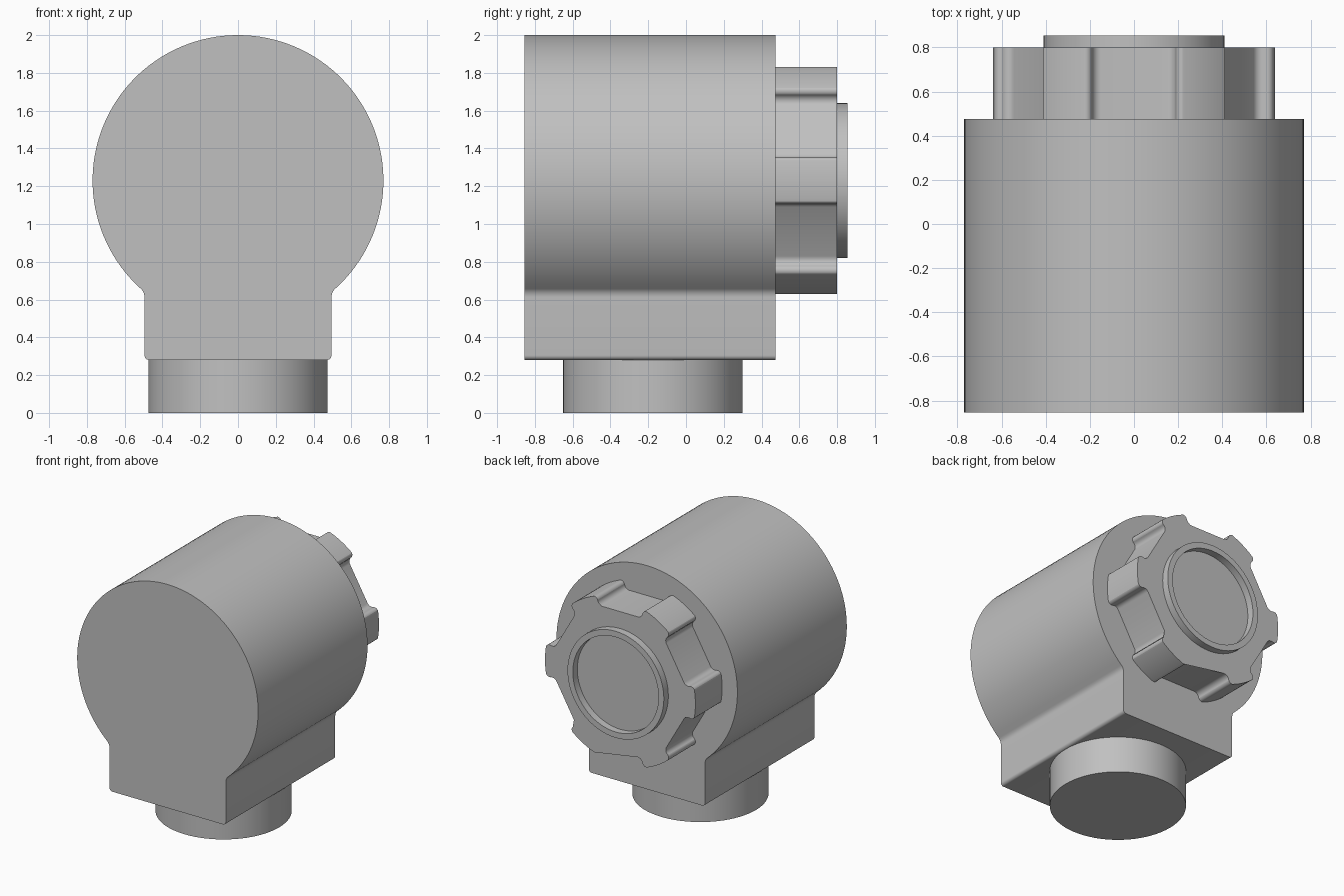
import bpy, bmesh
from math import sin, cos, pi, sqrt, atan2, radians
from mathutils import Vector, Matrix

cube = bpy.data.objects.get("Cube")
if cube:
    bpy.data.objects.remove(cube, do_unlink=True)

GREY = (0.53, 0.53, 0.53, 1)
grey = bpy.data.materials.new("plain grey")
grey.use_nodes = True
grey.diffuse_color = GREY
grey.node_tree.nodes["Principled BSDF"].inputs["Base Color"].default_value = GREY

AXIS_Z = 1.23  # height of the barrel axis


def finish(name, bm):
    bmesh.ops.recalc_face_normals(bm, faces=bm.faces)
    mesh = bpy.data.meshes.new(name)
    bm.to_mesh(mesh)
    bm.free()
    mesh.materials.append(grey)
    obj = bpy.data.objects.new(name, mesh)
    bpy.context.collection.objects.link(obj)
    bpy.ops.object.select_all(action='DESELECT')
    obj.select_set(True)
    bpy.context.view_layer.objects.active = obj
    bpy.ops.object.shade_smooth_by_angle(angle=radians(30))
    return obj


def extrude_y(name, points, y0, y1):
    bm = bmesh.new()
    face = bm.faces.new([bm.verts.new((x, y0, z)) for x, z in points])
    moved = bmesh.ops.extrude_face_region(bm, geom=[face], use_keep_orig=True)["geom"]
    bmesh.ops.translate(bm, vec=(0, y1 - y0, 0),
                        verts=[v for v in moved if isinstance(v, bmesh.types.BMVert)])
    return finish(name, bm)


def arc(cx, cz, r, a0, a1, n):
    return [(cx + r * cos(a0 + (a1 - a0) * i / n), cz + r * sin(a0 + (a1 - a0) * i / n))
            for i in range(n + 1)]


def fillet(prev, corner, nxt, r, n=6):
    """Round one corner with an arc of radius r."""
    p, c, q = Vector(prev), Vector(corner), Vector(nxt)
    u, v = (p - c).normalized(), (q - c).normalized()
    half = u.angle(v) / 2
    centre = c + (u + v).normalized() * (r / sin(half))
    d0 = c + u * (r / (sin(half) / cos(half))) - centre
    d1 = c + v * (r / (sin(half) / cos(half))) - centre
    a0, a1 = atan2(d0.y, d0.x), atan2(d1.y, d1.x)
    a1 = a0 + (a1 - a0 + pi) % (2 * pi) - pi
    return arc(centre.x, centre.y, r, a0, a1, n)


# Housing: round barrel blending into a square foot
R, W, F, FOOT = 0.77, 0.495, 0.06, 0.28
drop = sqrt((R + F) ** 2 - (W + F) ** 2)
join = atan2(-drop, W + F)
right = arc(0, AXIS_Z, R, pi / 2, join, 48)
right += arc(W + F, AXIS_Z - drop, F, join + pi, pi, 8)[1:]
right += fillet((W, 0.6), (W, FOOT), (0, FOOT), 0.025)
left = [(-x, z) for x, z in reversed(right[1:])]
extrude_y("housing", right + left, -0.855, 0.475)

# Knob: six flat-bottomed notches with rounded corners
KNOB_R, WALL, FLOOR = 0.64, 0.19, 0.54
rim = sqrt(KNOB_R ** 2 - WALL ** 2)
half_gap = atan2(WALL, rim)
side = arc(0, 0, KNOB_R, pi / 3, pi / 2 - half_gap - 0.05, 6)
side += fillet(side[-1], (WALL, rim), (WALL, FLOOR), 0.03)
side += fillet((WALL, rim), (WALL, FLOOR), (0, FLOOR), 0.04)
segment = side + [(-x, z) for x, z in reversed(side)][:-1]
knob = []
for k in range(6):
    turn = Matrix.Rotation(k * pi / 3, 2)
    for p in segment:
        x, z = turn @ Vector(p)
        knob.append((x, z + AXIS_Z))
extrude_y("knob", knob, 0.475, 0.80)

# Raised rim around the knob face
bm = bmesh.new()
verts = [bm.verts.new((r, y, AXIS_Z)) for r, y in
         ((0.41, 0.80), (0.41, 0.855), (0.365, 0.855), (0.365, 0.80))]
edges = [bm.edges.new((verts[i], verts[i + 1])) for i in range(3)]
bmesh.ops.spin(bm, geom=verts + edges, cent=(0, 0, AXIS_Z), axis=(0, 1, 0),
               angle=2 * pi, steps=72)
bmesh.ops.remove_doubles(bm, verts=bm.verts, dist=0.0001)
finish("knob_rim", bm)

# Round neck under the foot
bm = bmesh.new()
bmesh.ops.create_cone(bm, cap_ends=True, segments=72, radius1=0.475, radius2=0.475,
                      depth=FOOT, matrix=Matrix.Translation((0, -0.175, FOOT / 2)))
finish("neck", bm)
